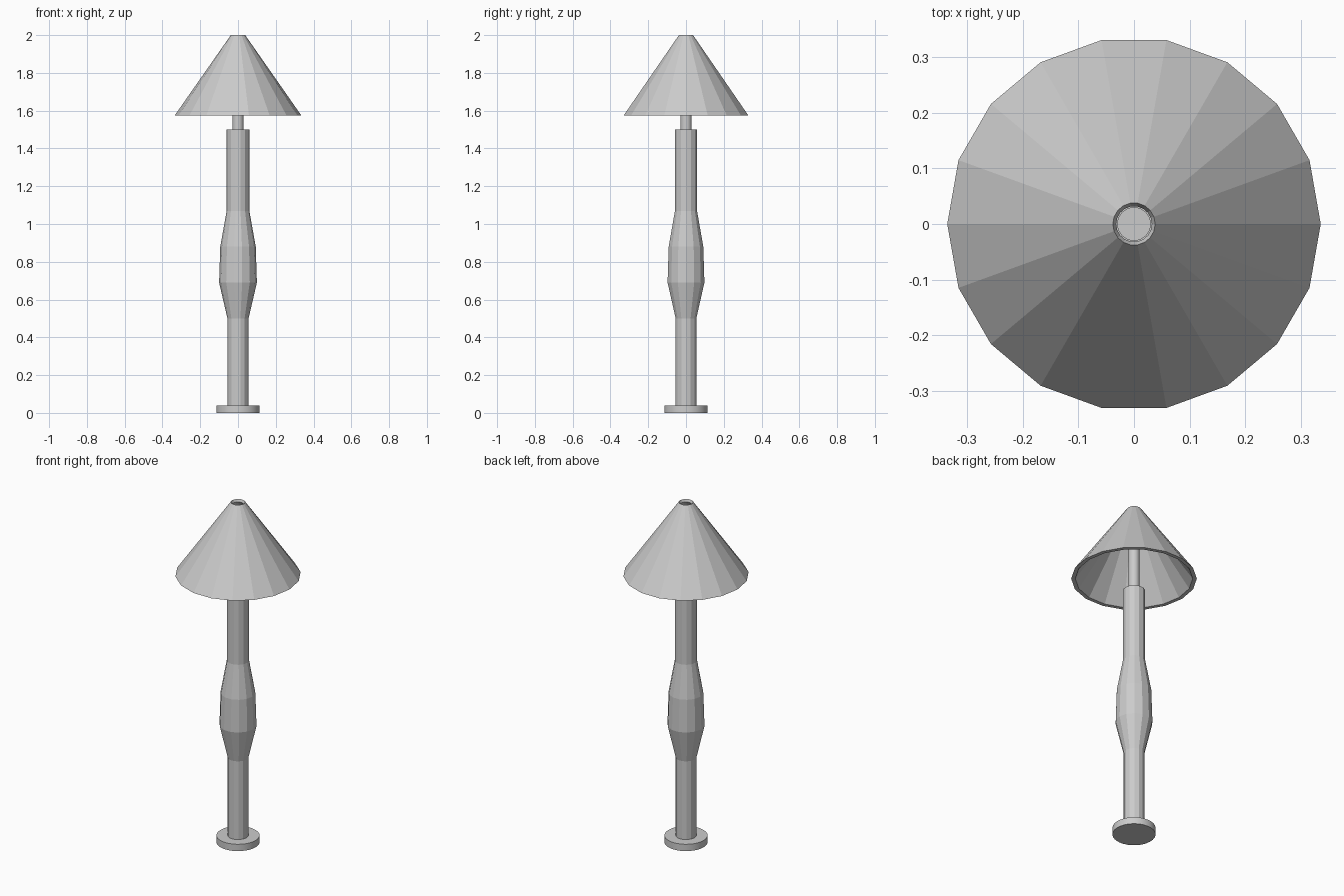
import bpy, math

cube = bpy.data.objects.get("Cube")
if cube:
    bpy.data.objects.remove(cube, do_unlink=True)

grey = bpy.data.materials.new("light grey")
grey.use_nodes = True
colour = (0.6, 0.6, 0.6, 1)
grey.diffuse_color = colour
grey.node_tree.nodes["Principled BSDF"].inputs["Base Color"].default_value = colour


def lathe(name, profile, sides, closed=False, smooth=None):
    """Spin (radius, height) points around z; open profiles get end caps."""
    verts = [(r * math.cos(2 * math.pi * i / sides),
              r * math.sin(2 * math.pi * i / sides), z)
             for r, z in profile for i in range(sides)]
    rings = len(profile)
    faces = []
    for k in range(rings if closed else rings - 1):
        a, b = k * sides, (k + 1) % rings * sides
        for i in range(sides):
            j = (i + 1) % sides
            faces.append((a + i, a + j, b + j, b + i))
    if not closed:
        faces.append(tuple(reversed(range(sides))))
        faces.append(tuple(range((rings - 1) * sides, rings * sides)))
    mesh = bpy.data.meshes.new(name)
    mesh.from_pydata(verts, [], faces)
    mesh.materials.append(grey)
    obj = bpy.data.objects.new(name, mesh)
    bpy.context.collection.objects.link(obj)
    if smooth:
        bpy.ops.object.select_all(action="DESELECT")
        obj.select_set(True)
        bpy.context.view_layer.objects.active = obj
        bpy.ops.object.shade_smooth_by_angle(angle=math.radians(smooth))
    return obj


# Round foot plate
lathe("base", [(0.115, 0), (0.115, 0.04)], 32, smooth=30)

# Turned post with a swelling in the middle
lathe("post", [(0.056, 0.04), (0.056, 0.5), (0.1, 0.69), (0.094, 0.88),
               (0.06, 1.07), (0.06, 1.5)], 14)

# Thin rod that carries the shade
lathe("rod", [(0.03, 1.5), (0.03, 1.93)], 32, smooth=30)

# Hollow faceted cone, open at the top and bottom
lathe("shade", [(0.335, 1.575), (0.038, 2), (0.032, 1.985), (0.313, 1.575)],
      18, closed=True)
